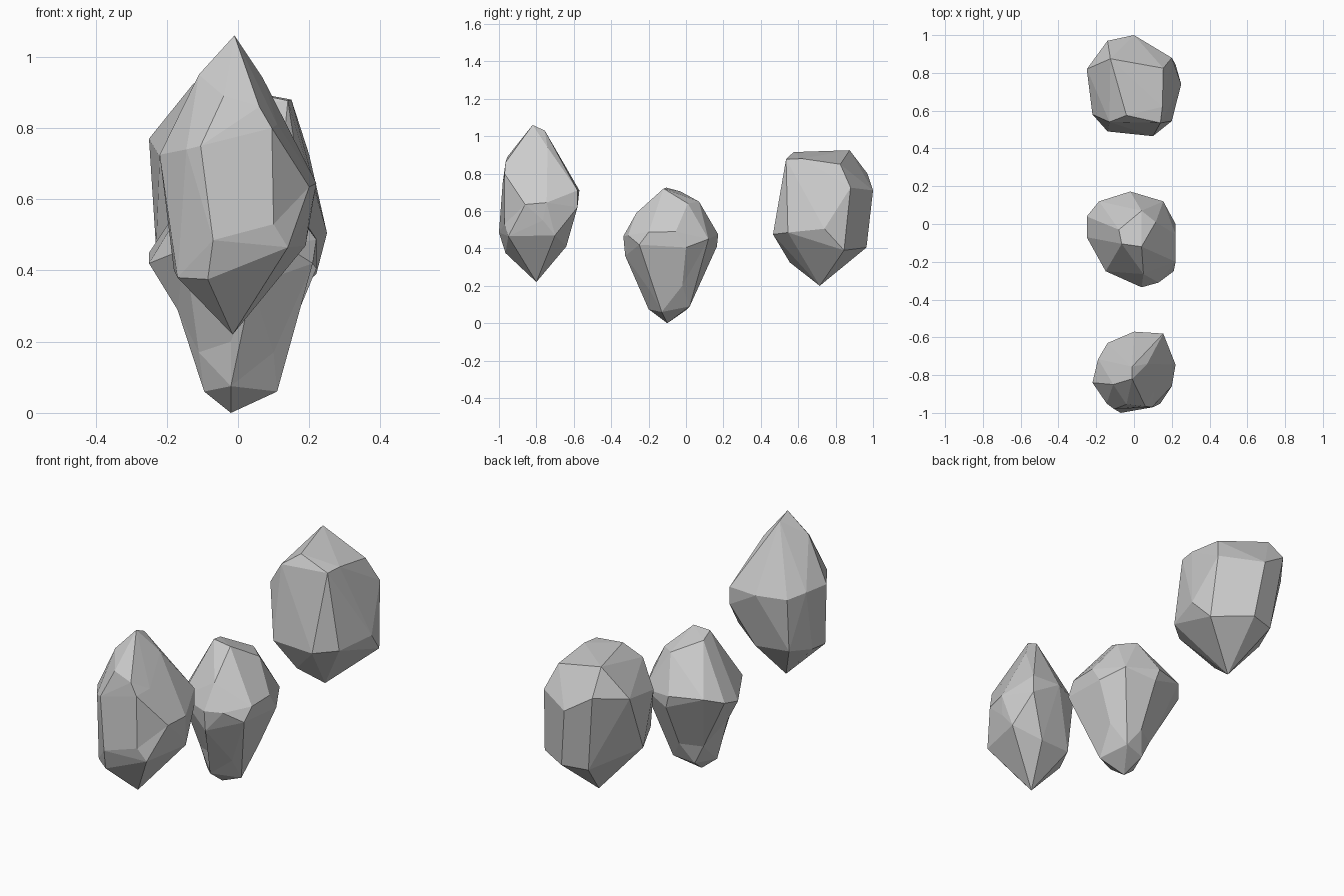
import bpy, bmesh
from mathutils import Vector


def stone(name, centre, corners, power=1.0):
    """Faceted closed stone around a centre; power < 1 allows hollows."""
    c = Vector(centre)
    real = [Vector(p) for p in corners]
    bm = bmesh.new()
    ids = {}
    for i, p in enumerate(real):
        d = p - c
        ids[bm.verts.new(d.normalized() * d.length ** power)] = i
    # hull of the evened-out corners gives the facets
    bmesh.ops.convex_hull(bm, input=bm.verts[:])
    for v in bm.verts[:]:
        if not v.link_faces:
            bm.verts.remove(v)
        else:
            v.co = real[ids[v]]
    bmesh.ops.dissolve_limit(bm, angle_limit=0.07, verts=bm.verts[:], edges=bm.edges[:])
    bmesh.ops.recalc_face_normals(bm, faces=bm.faces[:])
    me = bpy.data.meshes.new(name)
    bm.to_mesh(me)
    bm.free()
    bpy.context.collection.objects.link(bpy.data.objects.new(name, me))


# front stone: pointed top and bottom
crown = [(-.01, -.82, 1.06), (-.01, -.755, 1.03), (-.11, -.85, .95), (.07, -.74, .94),
         (.11, -.88, .81), (-.04, -.955, .89), (.06, -.965, .86), (.095, -.97, .80)]
waist = [(-.105, -.98, .75), (-.145, -.95, .74), (-.22, -.84, .725), (-.19, -.715, .72),
         (-.14, -.63, .70), (0, -.57, .71), (.155, -.58, .71), (.155, -.58, .62),
         (.22, -.745, .645), (.2, -.86, .635)]
foot = [(.1, -.97, .53), (-.07, -1, .485), (.14, -.95, .465), (.2, -.765, .55),
        (.19, -.70, .47), (-.085, -.965, .375), (-.17, -.9, .38), (-.18, -.78, .40),
        (-.13, -.66, .42), (.05, -.64, .41), (-.015, -.8, .22)]
stone("front_stone", (0, -.79, .63), crown + waist + foot, 0.5)

# middle stone: wide shoulders over a narrow stem
crown = [(-.08, -.03, .705), (.04, .07, .65), (.115, .01, .64), (.04, -.12, .72),
         (-.065, -.105, .725), (.05, -.265, .59)]
waist = [(.22, -.055, .49), (.22, -.2, .487), (.21, -.25, .42), (.22, 0, .405),
         (.13, -.31, .47), (.04, -.335, .465), (.04, -.325, .36), (-.15, -.25, .46),
         (-.25, -.07, .42), (-.25, .04, .45), (-.185, .12, .48), (-.02, .172, .475),
         (0, .165, .41), (.155, .12, .45)]
foot = [(.135, -.02, .2), (.1, -.19, .17), (-.02, -.22, .2), (-.11, -.15, .17),
        (-.1, 0, .17), (0, .055, .18), (-.17, -.1, .29), (.11, -.13, .06),
        (-.02, -.2, .075), (-.095, -.12, .06), (-.05, 0, .07), (.06, .02, .09),
        (-.02, -.1, 0)]
stone("middle_stone", (0, -.09, .42), crown + waist + foot, 0.4)

# back stone: blocky with a slanted flat top
crown = [(-.125, .875, .925), (-.04, .575, .915), (.14, .535, .877), (.15, .62, .88),
         (.155, .825, .85), (.2, .88, .725), (0, 1.0, .71), (-.14, .97, .80),
         (-.25, .82, .77), (-.22, .58, .72), (-.13, .54, .85)]
foot = [(.25, .74, .505), (.1, .465, .475), (-.14, .49, .47), (.2, .545, .485),
        (.22, .845, .39), (.04, .965, .405), (-.09, .93, .40), (-.23, .68, .46),
        (-.05, .555, .325), (0, .715, .2)]
stone("back_stone", (0, .73, .58), crown + foot)
